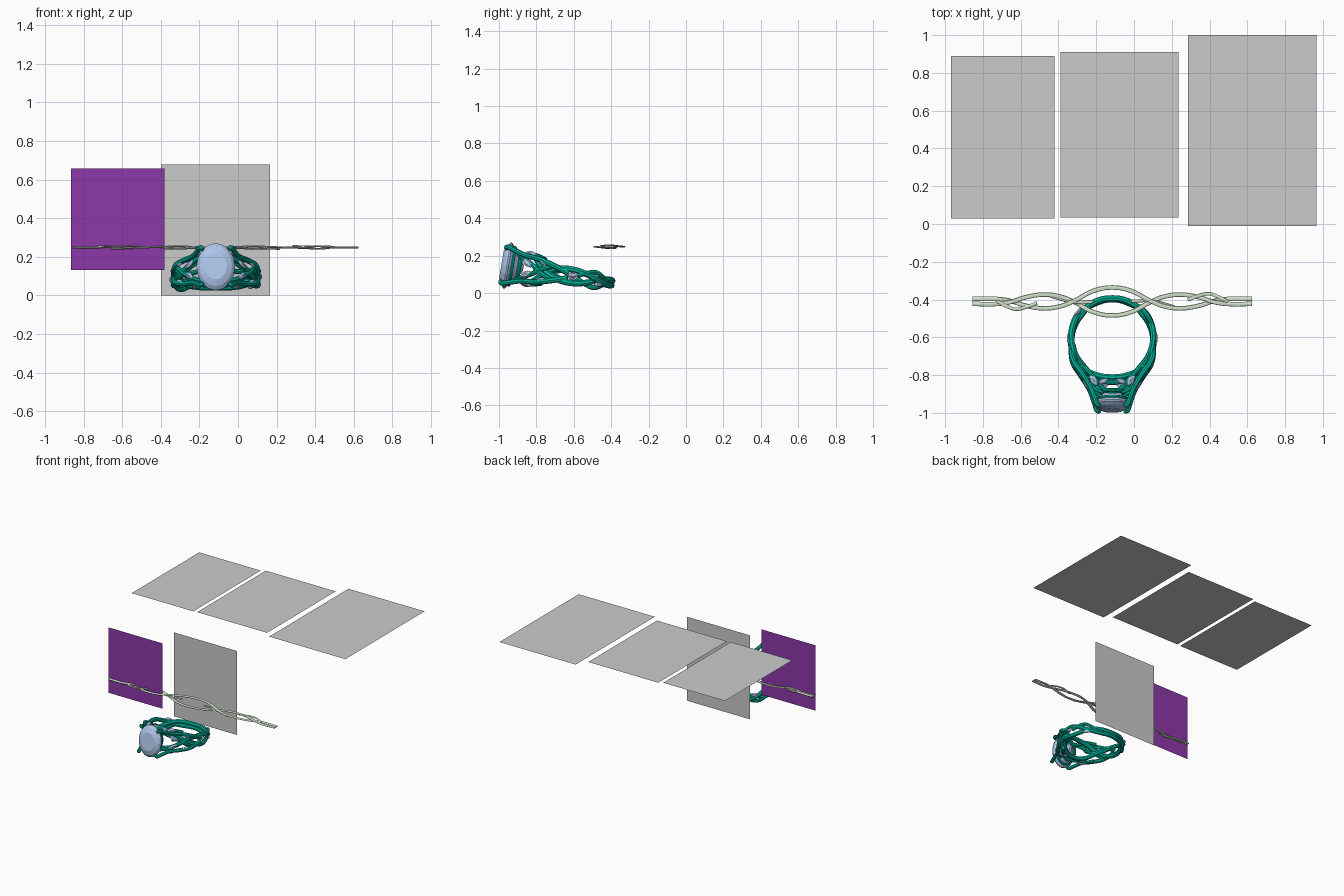
import bpy, bmesh, math
from mathutils import Matrix, Vector

if "Cube" in bpy.data.objects:
    bpy.data.objects.remove(bpy.data.objects["Cube"])


def material(name, rgb):
    m = bpy.data.materials.new(name)
    m.diffuse_color = (*rgb, 1)
    m.use_nodes = True
    m.node_tree.nodes["Principled BSDF"].inputs["Base Color"].default_value = m.diffuse_color
    return m


TEAL = material("teal_metal", (0.0, 0.45, 0.32))
GREEN = material("pale_green", (0.66, 0.78, 0.62))
BLUE = material("pale_blue_stone", (0.42, 0.56, 0.82))
PURPLE = material("purple", (0.27, 0.04, 0.40))

# The ring is modelled flat around its own centre, then tipped forward
RING = Matrix.Translation((-0.115, -0.61, 0.09)) @ Matrix.Rotation(math.radians(-9.5), 4, 'X')


def panel(name, verts, mat=None):
    me = bpy.data.meshes.new(name)
    me.from_pydata(verts, [], [(0, 1, 2, 3)])
    if mat:
        me.materials.append(mat)
    bpy.context.collection.objects.link(bpy.data.objects.new(name, me))


def tube(name, pts, radius, mat, matrix, cyclic=False, taper=None):
    cu = bpy.data.curves.new(name, 'CURVE')
    cu.dimensions = '3D'
    cu.bevel_depth = radius
    cu.bevel_resolution = 2
    cu.resolution_u = 6
    cu.use_fill_caps = True
    sp = cu.splines.new('BEZIER')
    sp.bezier_points.add(len(pts) - 1)
    for i, (bp, p) in enumerate(zip(sp.bezier_points, pts)):
        bp.co = p
        bp.handle_left_type = bp.handle_right_type = 'AUTO'
        if taper:
            bp.radius = taper[i]
    sp.use_cyclic_u = cyclic
    cu.materials.append(mat)
    ob = bpy.data.objects.new(name, cu)
    bpy.context.collection.objects.link(ob)
    ob.matrix_world = matrix
    bpy.ops.object.select_all(action='DESELECT')
    ob.select_set(True)
    bpy.context.view_layer.objects.active = ob
    bpy.ops.object.convert(target='MESH')
    bpy.ops.object.shade_smooth_by_angle()


def stone(name, centre, normal, long_axis, rx, ry, crown, depth, sides, pointed=False):
    z = Vector(normal).normalized()
    x = Vector(long_axis).cross(z).normalized()
    y = z.cross(x)
    frame = Matrix((x, y, z)).transposed().to_4x4()
    frame.translation = Vector(centre)
    bm = bmesh.new()
    rings = []
    for k, (s, h) in enumerate([(0.12, -depth), (0.6, -depth * 0.55), (1, -crown * 0.12),
                                (1, crown * 0.12), (0.85, crown * 0.6), (0.58, crown)]):
        ring = []
        for i in range(sides):
            t = 2 * math.pi * (i + (0.5 * (k % 2 if k > 3 else 0))) / sides
            c, sn = math.cos(t), math.sin(t)
            px = c * abs(c) ** 0.6 if pointed else c
            ring.append(bm.verts.new((px * rx * s, sn * ry * s, h)))
        rings.append(ring)
    for a, b in zip(rings, rings[1:]):
        for i in range(sides):
            j = (i + 1) % sides
            bm.faces.new((a[i], a[j], b[j], b[i]))
    bm.faces.new(rings[-1])
    bm.faces.new(rings[0][::-1])
    bmesh.ops.recalc_face_normals(bm, faces=bm.faces)
    me = bpy.data.meshes.new(name)
    bm.to_mesh(me)
    bm.free()
    me.materials.append(BLUE)
    ob = bpy.data.objects.new(name, me)
    bpy.context.collection.objects.link(ob)
    ob.matrix_world = RING @ frame


# Backing panels: three lying flat, two standing
for i, (x0, x1, y0, y1) in enumerate([(-0.97, -0.42, 0.03, 0.89), (-0.39, 0.235, 0.035, 0.91),
                                      (0.285, 0.965, -0.01, 1.0)]):
    z = 0.735
    panel(f"flat_panel_{i + 1}", [(x0, y0, z), (x1, y0, z), (x1, y1, z), (x0, y1, z)])
for name, x0, x1, y, z0, z1, mat in [("grey_upright_panel", -0.40, 0.165, -0.247, 0, 0.677, None),
                                     ("purple_upright_panel", -0.865, -0.382, -0.416, 0.13, 0.657, PURPLE)]:
    panel(name, [(x0, y, z0), (x1, y, z0), (x1, y, z1), (x0, y, z1)], mat)

# Twist pattern: distance along the band, sideways offset, over/under offset
HALF = [(0, .074, 0), (.1, .056, .3), (.2, .004, 1), (.28, -.027, .4), (.37, -.036, 0),
        (.46, -.022, -.5), (.54, .003, -1), (.61, .013, 0), (.74, .013, 0)]
FULL = [(-u, w, d) for u, w, d in HALF[:0:-1]] + HALF
WISPS = [[(-.61, 0, .5), (-.56, -.025, .8), (-.51, -.041, .6), (-.45, -.028, .8), (-.40, -.008, 1)],
         [(-.10, 0, .5), (-.2, -.004, -.4), (-.27, .012, -.8), (-.33, .03, -1)]]
WISPS += [[(-u, -w, d) for u, w, d in p] for p in WISPS]

# Unrolled flat band
FLAT = Matrix.Translation((-0.115, -0.41, 0.248)) @ Matrix.Diagonal((1, 1, 0.4, 1))
for n, s in (("a", 1), ("b", -1)):
    tube(f"flat_strand_{n}", [(u, s * w, s * d * 0.016) for u, w, d in FULL], 0.012, GREEN, FLAT)
for i, p in enumerate(WISPS):
    tube(f"flat_wisp_{i + 1}", [(u, w, d * 0.022) for u, w, d in p], 0.009, GREEN, FLAT)


# The same band wrapped into the ring
def wrap(u, w, d, r=0.217):
    a = u * math.pi / 0.74
    return ((r + d * 0.007) * math.sin(a), -(r + d * 0.007) * math.cos(a), w)


for n, s in (("a", 1), ("b", -1)):
    tube(f"ring_strand_{n}", [wrap(u, s * w, s * d) for u, w, d in FULL[:-1]], 0.017, TEAL, RING, True)
for i, p in enumerate(WISPS):
    tube(f"ring_wisp_{i + 1}", [wrap(*q) for q in p], 0.013, TEAL, RING)

# Shoulders, prongs and leaf stones, mirrored to four quarters
for sx in (1, -1):
    for sz in (1, -1):
        def q(*pts):
            return [(x * sx, y, z * sz) for x, y, z in pts]
        tag = ("right" if sx > 0 else "left") + ("_upper" if sz > 0 else "_lower")
        tube("shoulder_prong_" + tag,
             q((.218, -.02, .012), (.207, -.12, .045), (.162, -.19, .062), (.118, -.265, .07),
               (.093, -.33, .088), (.078, -.368, .097), (.066, -.372, .088)),
             0.015, TEAL, RING, taper=[1, 1, 1, .9, .9, .9, .75])
        tube("cross_vine_" + tag,
             q((.2, -.08, .04), (.19, -.15, .02), (.15, -.21, -.02), (.105, -.265, -.05), (.05, -.30, -.068)),
             0.013, TEAL, RING, taper=[.8, 1, 1, 1, .8])
        tube("inner_vine_" + tag,
             q((.15, -.155, .066), (.10, -.215, .078), (.05, -.27, .055), (0, -.30, .07)), 0.012, TEAL, RING)
        for j, (c, nrm, ax, size) in enumerate([
                ((.185, -.16, .052), (.85, -.5, .3), (-.5, -.8, .25), .036),
                ((.135, -.245, .03), (.85, -.4, .35), (-.4, -.8, .5), .036),
                ((.10, -.235, .083), (.45, -.3, .85), (-.5, -.8, .1), .036),
                ((.045, -.235, .073), (.1, -.2, 1), (.9, -.5, 0), .032)]):
            stone(f"leaf_stone_{tag}_{j + 1}", q(c)[0], q(nrm)[0], q(ax)[0],
                  size * 0.5, size, 0.010, 0.012, 12, True)
    for j, (u, w) in enumerate([(.375, .008), (.53, -.02)]):
        p = Vector(wrap(u * sx, w * sx, 2))
        stone(f"band_stone_{'right' if sx > 0 else 'left'}_{j + 1}", p, (p.x, p.y, 0),
              (-p.y, p.x, .04), .014, .03, .008, .012, 12, True)

# Basket rims under the main stone
for name, y, rx, rz in (("basket_rim_lower", -.285, .06, .078), ("basket_rim_upper", -.325, .078, .10)):
    tube(name, [(rx * math.cos(t * math.pi / 6), y, rz * math.sin(t * math.pi / 6)) for t in range(12)],
         0.010, TEAL, RING, True)

# Large oval stone
stone("main_stone", (0, -.348, 0), (0, -1, 0), (0, 0, 1), .1, .124, .034, .085, 16)
